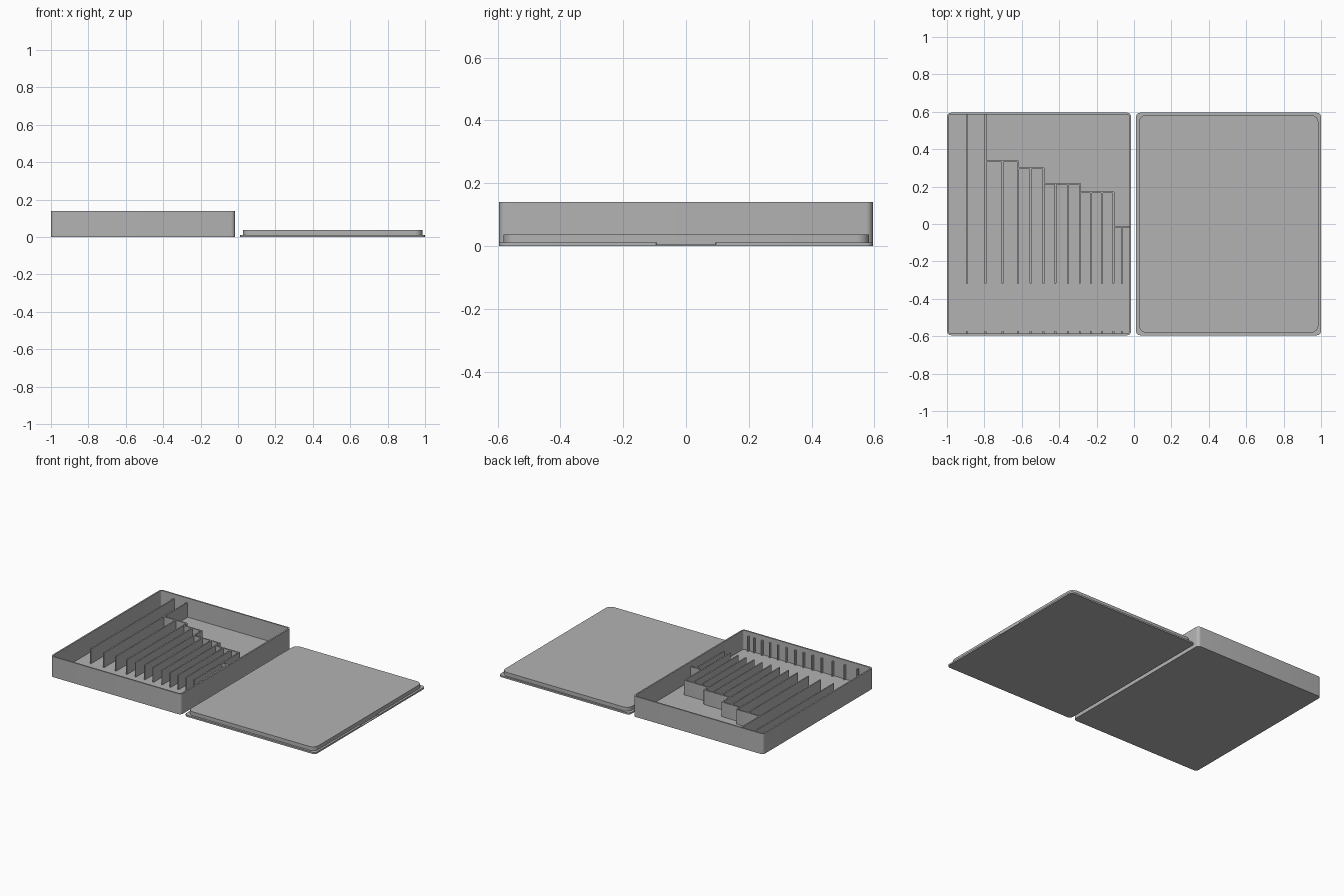
import bpy
import bmesh
from math import cos, sin, pi, radians

if "Cube" in bpy.data.objects:
    bpy.data.objects.remove(bpy.data.objects["Cube"], do_unlink=True)

grey = bpy.data.materials.new("plain grey plastic")
grey.use_nodes = True
colour = (0.45, 0.45, 0.45, 1)
grey.diffuse_color = colour
grey.node_tree.nodes["Principled BSDF"].inputs["Base Color"].default_value = colour


def rounded_slab(name, x, y, z, radius, steps=6):
    """Upright slab with rounded vertical corners; x, y, z are (low, high)."""
    bm = bmesh.new()
    corners = [(x[1], y[1], -1, -1), (x[0], y[1], 1, -1),
               (x[0], y[0], 1, 1), (x[1], y[0], -1, 1)]
    ring = []
    for i, (cx, cy, sx, sy) in enumerate(corners):
        for k in range(steps + 1):
            a = pi / 2 * (i + k / steps)
            ring.append(bm.verts.new((cx + sx * radius + radius * cos(a),
                                      cy + sy * radius + radius * sin(a), z[0])))
    base = bm.faces.new(ring)
    top = bmesh.ops.extrude_face_region(bm, geom=[base], use_keep_orig=True)
    for v in top["geom"]:
        if isinstance(v, bmesh.types.BMVert):
            v.co.z = z[1]
    bmesh.ops.recalc_face_normals(bm, faces=bm.faces)
    mesh = bpy.data.meshes.new(name)
    bm.to_mesh(mesh)
    bm.free()
    mesh.materials.append(grey)
    obj = bpy.data.objects.new(name, mesh)
    bpy.context.collection.objects.link(obj)
    return obj


def select(obj):
    bpy.ops.object.select_all(action='DESELECT')
    obj.select_set(True)
    bpy.context.view_layer.objects.active = obj


def cut(obj, cutter):
    select(obj)
    mod = obj.modifiers.new("cut", 'BOOLEAN')
    mod.operation = 'DIFFERENCE'
    mod.object = cutter
    bpy.ops.object.modifier_apply(modifier=mod.name)
    bpy.data.objects.remove(cutter, do_unlink=True)


def smooth(obj):
    select(obj)
    bpy.ops.object.shade_smooth_by_angle(angle=radians(30))


HALF = 0.595      # half depth of tray and lid
WALL = 0.01
FLOOR = 0.01
TOP = 0.11        # top of the dividers
T = 0.0045        # half thickness of the dividers

# Open tray
tray = rounded_slab("tray", (-1, -0.015), (-HALF, HALF), (0, 0.14), 0.022)
cut(tray, rounded_slab("tray_cutter", (-1 + WALL, -0.015 - WALL),
                       (-HALF + WALL, HALF - WALL), (FLOOR, 0.2), 0.013))
smooth(tray)

# Long dividers (x, back end) and matching ribs on the front wall
back = HALF - WALL / 2
dividers = [(-0.893, back), (-0.794, back), (-0.703, 0.335), (-0.62, 0.335),
            (-0.553, 0.298), (-0.484, 0.298), (-0.42, 0.215), (-0.353, 0.215),
            (-0.29, 0.215), (-0.23, 0.17), (-0.171, 0.17), (-0.11, 0.17),
            (-0.065, -0.015)]
for n, (x, end) in enumerate(dividers, 1):
    span = (x - T, x + T)
    smooth(rounded_slab(f"divider_{n}", span, (-0.32, end + T),
                        (FLOOR / 2, TOP), T * 0.95, 3))
    smooth(rounded_slab(f"front_rib_{n}", span, (-HALF + WALL / 2, -0.571),
                        (FLOOR / 2, TOP), T * 0.95, 3))

# Stepped end walls closing the slots
steps = [(-0.794, -0.62, 0.335), (-0.62, -0.484, 0.298), (-0.484, -0.29, 0.215),
         (-0.29, -0.11, 0.17), (-0.11, -0.025, -0.015)]
for n, (x0, x1, y) in enumerate(steps, 1):
    smooth(rounded_slab(f"slot_end_wall_{n}", (x0 - T, x1 + T), (y - T, y + T),
                        (FLOOR / 2, TOP - 0.0003), T * 0.95, 3))

# Lid lying upside down: flange with a finger notch, and raised inner plug
flange = rounded_slab("lid_flange", (0.011, 1), (-HALF, HALF), (0, 0.011), 0.022)
cut(flange, rounded_slab("notch_cutter", (0.986, 1.05), (-0.095, 0.095),
                         (0.004, 0.05), 0.001, 1))
smooth(flange)
plug = rounded_slab("lid_plug", (0.026, 0.986), (-0.581, 0.583), (0.004, 0.037), 0.04)
smooth(plug)
